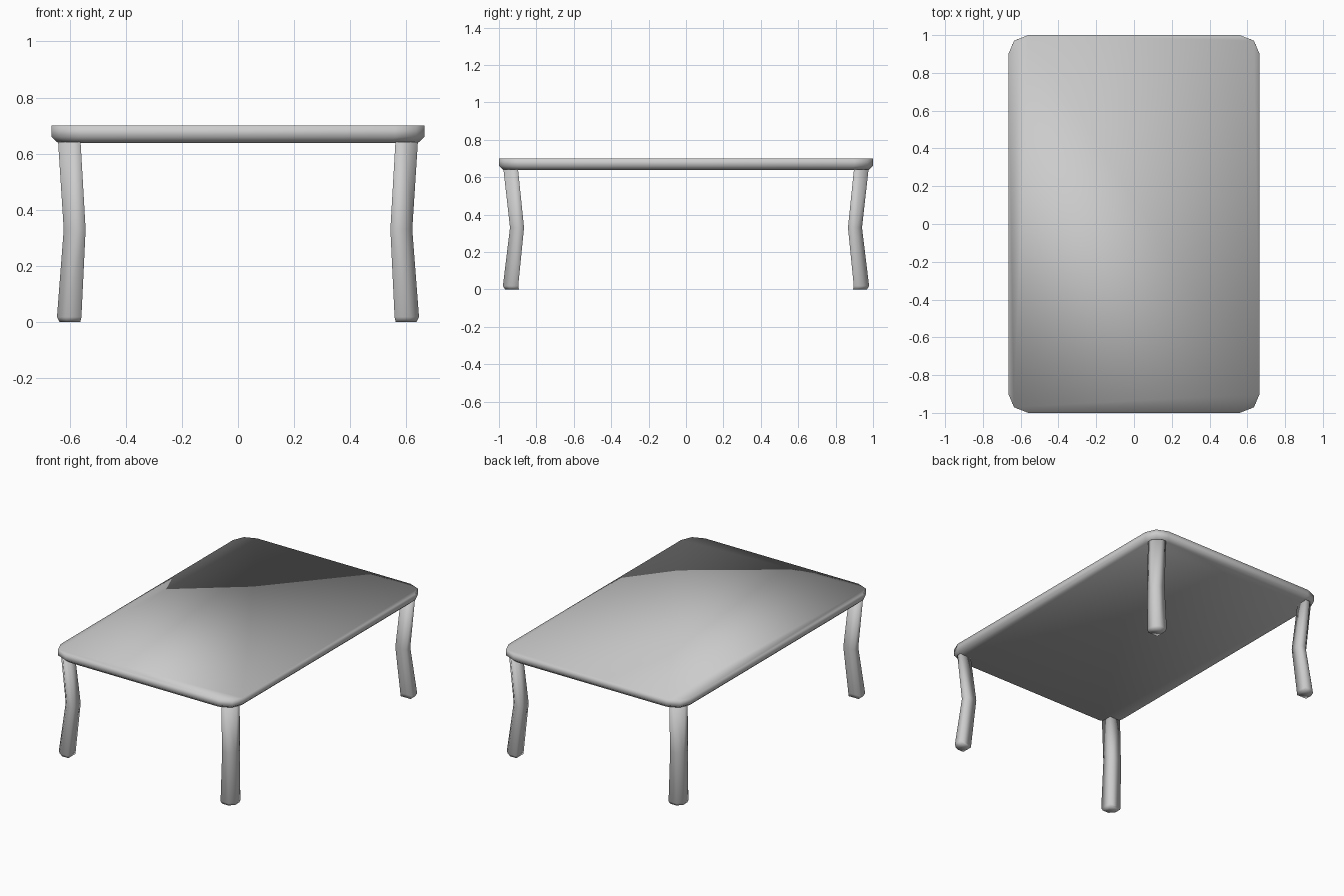
import bpy, bmesh

if "Cube" in bpy.data.objects:
    bpy.data.objects.remove(bpy.data.objects["Cube"])


def loft(name, rings):
    """Skin a stack of equal-length rings of (x, y, z) and cap both ends."""
    bm = bmesh.new()
    loops = [[bm.verts.new(p) for p in ring] for ring in rings]
    n = len(loops[0])
    for a, b in zip(loops, loops[1:]):
        for i in range(n):
            j = (i + 1) % n
            bm.faces.new((a[i], a[j], b[j], b[i]))
    bm.faces.new(loops[0][::-1])
    bm.faces.new(loops[-1])
    bmesh.ops.recalc_face_normals(bm, faces=bm.faces)
    mesh = bpy.data.meshes.new(name)
    bm.to_mesh(mesh)
    bm.free()
    mesh.shade_smooth()
    obj = bpy.data.objects.new(name, mesh)
    bpy.context.collection.objects.link(obj)
    return obj


# Tabletop: rectangle with two-segment corners, bevelled under its rim
def top_ring(inset, z):
    corner = [(0.665, 0.90), (0.635, 0.97), (0.56, 1.0)]
    quads = [(1, 1, 1), (-1, 1, -1), (-1, -1, 1), (1, -1, -1)]
    ring = []
    for sx, sy, step in quads:
        for x, y in corner[::step]:
            ring.append((sx * x * (1 - inset / 0.665), sy * y * (1 - inset), z))
    return ring


loft("tabletop", [top_ring(0.024, 0.638), top_ring(0.0, 0.66), top_ring(0.0, 0.70)])


# Legs: square section with the outer corner cut, bent inward at the knee
def leg_ring(x0, x1, y0, y1, z, cut=0.03):
    return [(x0, y0, z), (x1, y0, z), (x1, y1 - cut, z),
            (x1 - cut, y1, z), (x0, y1, z)]


leg = loft("legs", [
    leg_ring(0.562, 0.636, 0.893, 0.968, 0.0),
    leg_ring(0.558, 0.645, 0.897, 0.979, 0.018),
    leg_ring(0.543, 0.621, 0.866, 0.941, 0.33),
    leg_ring(0.561, 0.641, 0.898, 0.976, 0.642, 0.045),
])
mirror = leg.modifiers.new("four_corners", 'MIRROR')
mirror.use_axis = (True, True, False)
mirror.use_mirror_merge = False
